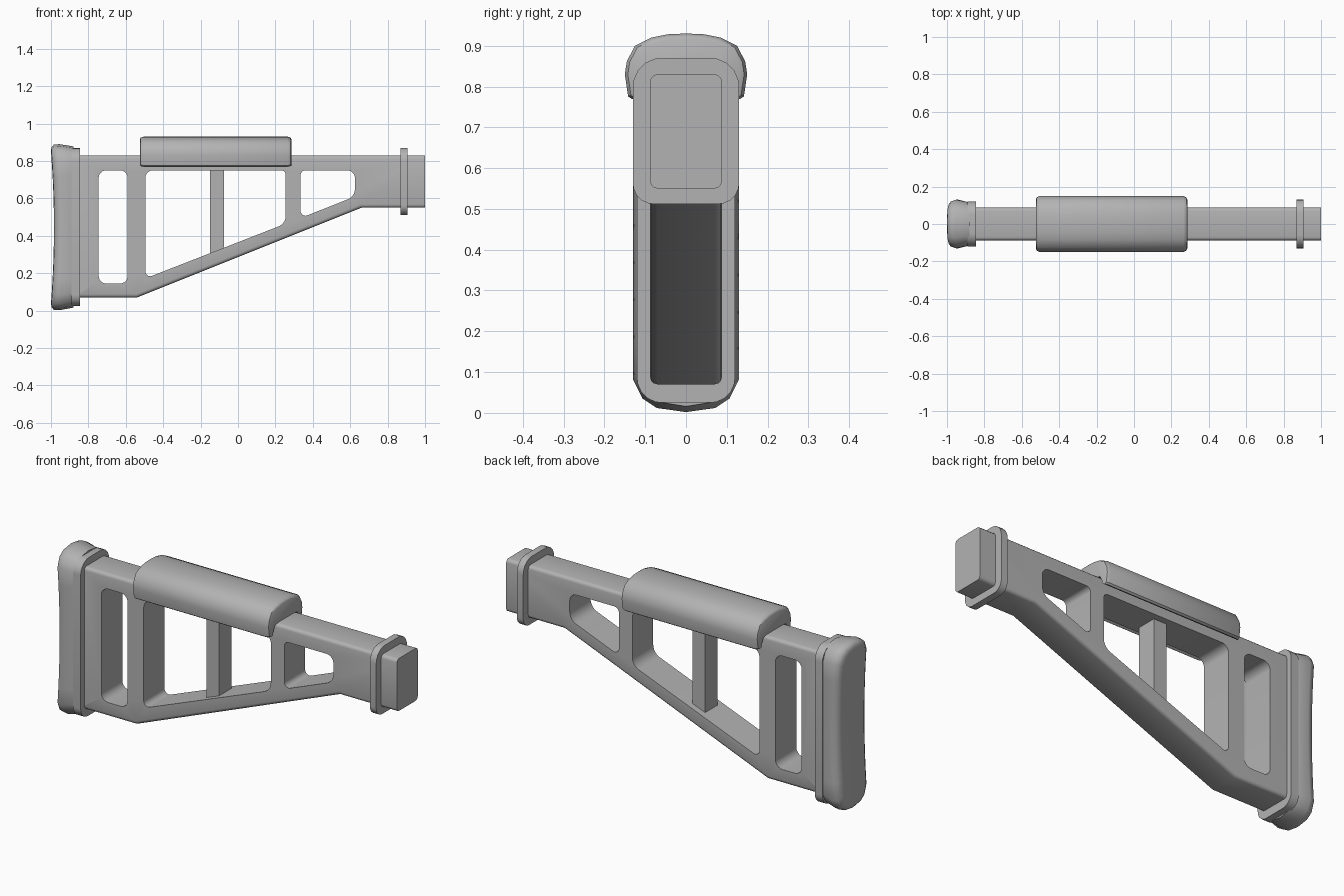
import bpy, bmesh, math
from mathutils import Vector

cube = bpy.data.objects.get("Cube")
if cube:
    bpy.data.objects.remove(cube, do_unlink=True)

grey = bpy.data.materials.new("neutral grey")
grey.use_nodes = True
colour = (0.45, 0.45, 0.45, 1)
grey.diffuse_color = colour
grey.node_tree.nodes["Principled BSDF"].inputs["Base Color"].default_value = colour


def rounded(corners, steps=5):
    """Corners are (u, v, radius); returns the outline with rounded corners."""
    out = []
    for i, (u, v, r) in enumerate(corners):
        p = Vector((u, v))
        a = (Vector(corners[i - 1][:2]) - p).normalized()
        b = (Vector(corners[(i + 1) % len(corners)][:2]) - p).normalized()
        if r == 0:
            out.append(p)
            continue
        half = a.angle(b) / 2
        start, end = p + a * r / math.tan(half), p + b * r / math.tan(half)
        centre = p + (a + b).normalized() * r / math.sin(half)
        for k in range(steps + 1):
            d = start.lerp(end, k / steps) - centre
            out.append(centre + d.normalized() * r)
    return out


def box_outline(u0, u1, v0, v1, low, high):
    return rounded([(u0, v0, low), (u1, v0, low), (u1, v1, high), (u0, v1, high)])


def loft(rings):
    """Skin a list of equal rings of points and cap both ends."""
    bm = bmesh.new()
    rows = [[bm.verts.new(p) for p in ring] for ring in rings]
    n = len(rows[0])
    for a, b in zip(rows, rows[1:]):
        for i in range(n):
            j = (i + 1) % n
            bm.faces.new((a[i], a[j], b[j], b[i]))
    bm.faces.new(rows[0])
    bm.faces.new(rows[-1])
    bmesh.ops.recalc_face_normals(bm, faces=bm.faces)
    return bm


def along_y(outline, y0, y1):
    return loft([[(u, y, v) for u, v in outline] for y in (y0, y1)])


def along_x(outline, x0, x1):
    return loft([[(x, u, v) for u, v in outline] for x in (x0, x1)])


def finish(name, bm, angle=35):
    mesh = bpy.data.meshes.new(name)
    bm.to_mesh(mesh)
    bm.free()
    obj = bpy.data.objects.new(name, mesh)
    bpy.context.collection.objects.link(obj)
    mesh.materials.append(grey)
    smooth(obj, angle)
    return obj


def smooth(obj, angle=35):
    bpy.ops.object.select_all(action='DESELECT')
    obj.select_set(True)
    bpy.context.view_layer.objects.active = obj
    bpy.ops.object.shade_smooth_by_angle(angle=math.radians(angle))


# Frame: side profile with softened long edges
profile = [(-0.85, 0.07), (-0.54, 0.07), (0.66, 0.55), (1, 0.55), (1, 0.83), (-0.85, 0.83)]
bm = along_y(profile, -0.088, 0.088)
long_edges = [e for e in bm.edges
              if abs(e.verts[0].co.x - e.verts[1].co.x) > 0.01]
bmesh.ops.bevel(bm, geom=long_edges, offset=0.018, segments=3, profile=0.5,
                affect='EDGES')
frame = finish("stock_frame", bm)

# Openings through the frame
openings = [
    box_outline(-0.745, -0.59, 0.145, 0.75, 0.04, 0.04),
    rounded([(-0.495, 0.172, 0.025), (0.255, 0.465, 0.06),
             (0.255, 0.75, 0.025), (-0.495, 0.75, 0.04)]),
    rounded([(0.335, 0.495, 0.025), (0.625, 0.61, 0.06),
             (0.625, 0.75, 0.04), (0.335, 0.75, 0.025)]),
]
cutters = []
for outline in openings:
    cutter = finish("opening_cutter", along_y(outline, -0.3, 0.3))
    cutter.hide_render = True
    cutters.append(cutter)
    cut = frame.modifiers.new("opening", 'BOOLEAN')
    cut.object = cutter
    cut.solver = 'EXACT'
bpy.context.view_layer.update()
graph = bpy.context.evaluated_depsgraph_get()
carved = bpy.data.meshes.new_from_object(frame.evaluated_get(graph))
frame.modifiers.clear()
frame.data = carved
carved.materials.clear()
carved.materials.append(grey)
for cutter in cutters:
    bpy.data.objects.remove(cutter, do_unlink=True)
smooth(frame)

# Post inside the large opening
post = [(-0.15, 0.27), (-0.075, 0.3), (-0.075, 0.77), (-0.15, 0.77)]
finish("centre_post", along_y(post, -0.053, 0.053))

# Front collar and rear mounting plate
finish("front_collar", along_x(box_outline(-0.13, 0.13, 0.512, 0.87, 0.05, 0.07), 0.87, 0.907))
finish("rear_plate", along_x(box_outline(-0.12, 0.12, 0.025, 0.868, 0.06, 0.07), -0.89, -0.845))

# Cheek rest: arched shell over the frame with rounded ends
outer = [(0, 0.93), (0.045, 0.928), (0.085, 0.92), (0.125, 0.9), (0.145, 0.862),
         (0.15, 0.83), (0.142, 0.776), (0.132, 0.769)]
inner = [(0.112, 0.78), (0.108, 0.8), (0.097, 0.822), (0.08, 0.828)]


def cheek_ring(x, scale):
    half = [(y * scale, 0.83 + (z - 0.83) * scale) for y, z in outer] + inner
    return [(x, y, z) for y, z in half + [(-y, z) for y, z in half[:0:-1]]]


cheek = loft([cheek_ring(x, s) for x, s in [
    (-0.525, 0.87), (-0.52, 0.95), (-0.505, 1),
    (0.265, 1), (0.28, 0.95), (0.285, 0.87)]])
finish("cheek_rest", cheek, 40)

# Butt pad: rounded section, hollowed slightly at the rear
section = [(0, 0), (0.55, 0.01), (0.82, 0.033), (1, 0.08)]


def pad_ring(x, width, low, high):
    half = [(width * f, low + d) for f, d in section]
    half += [(width * f, high - d) for f, d in reversed(section)]
    return [(x, y, z) for y, z in half + [(-y, z) for y, z in half[-2:0:-1]]]


pad = loft([pad_ring(*r) for r in [
    (-0.88, 0.115, 0.016, 0.878), (-0.955, 0.13, 0.002, 0.89),
    (-0.985, 0.12, 0.004, 0.887), (-0.997, 0.1, 0.018, 0.873), (-1, 0.078, 0.04, 0.855)]])
for k in range(1, 8):
    bmesh.ops.bisect_plane(pad, geom=pad.verts[:] + pad.edges[:] + pad.faces[:],
                           plane_co=(0, 0, 0.08 + 0.091 * k), plane_no=(0, 0, 1))
for v in pad.verts:
    if v.co.x < -0.95:
        v.co.x += 0.016 * max(0, 1 - ((v.co.z - 0.445) / 0.41) ** 2)
finish("butt_pad", pad, 50)
